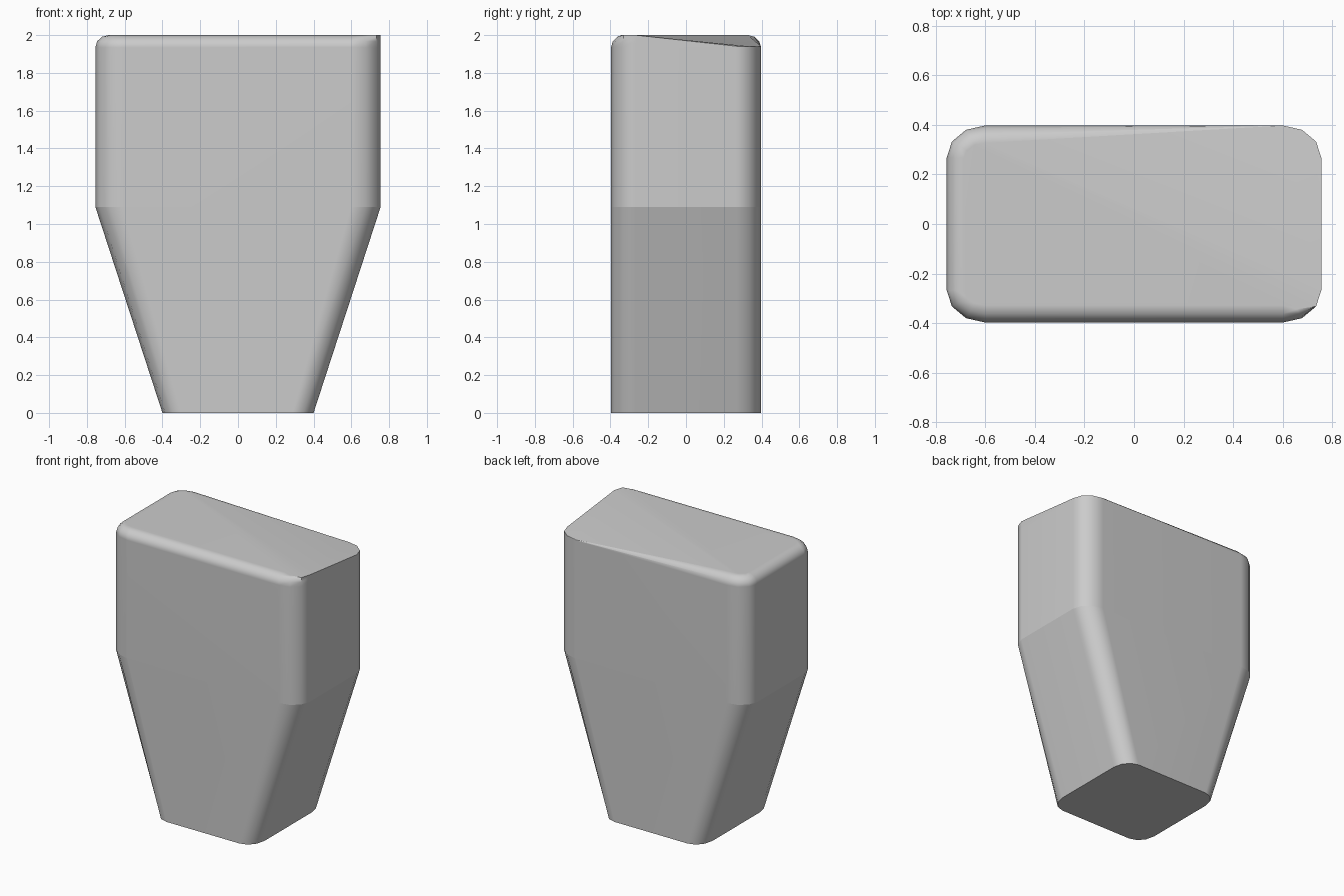
import bpy, bmesh, math

cube = bpy.data.objects.get("Cube")
if cube:
    bpy.data.objects.remove(cube, do_unlink=True)

STEPS = 3            # segments per rounded corner
ROUND = 0.07         # size of the rounded rim
SHOULDER = 1.09      # height where the taper ends
RIM = 1.935          # height where the rounded rim starts


def rounded_rect(hx, hy, rx, ry):
    """Corner points of a rounded rectangle, counter-clockwise from the +x +y corner."""
    points = []
    for quarter, (sx, sy) in enumerate([(1, 1), (-1, 1), (-1, -1), (1, -1)]):
        for i in range(STEPS + 1):
            a = (quarter + i / STEPS) * math.pi / 2
            points.append((sx * (hx - rx) + rx * math.cos(a),
                           sy * (hy - ry) + ry * math.sin(a)))
    return points


def add_ring(bm, points, heights):
    return [bm.verts.new((x, y, z)) for (x, y), z in zip(points, heights)]


outer = rounded_rect(0.755, 0.397, 0.155, 0.13)
inner = rounded_rect(0.755 - ROUND, 0.397 - ROUND, 0.085, 0.06)
foot = rounded_rect(0.4, 0.397, 0.11, 0.13)
count = len(outer)

# Rim shape: rounded on three sides, sharp on +x and sloping down at the back of +x
corner = STEPS + 1
inset = [0] * corner + [1] * (2 * corner) + [1, 0.6, 0, 0]
rise = [0.006] * corner + [2 - RIM] * (3 * corner)

bm = bmesh.new()
rings = [add_ring(bm, foot, [0] * count),
         add_ring(bm, outer, [SHOULDER] * count),
         add_ring(bm, outer, [RIM] * count)]
for step in range(1, 4):
    a = step / 3 * math.pi / 2
    ring = []
    for p, q, w in zip(outer, inner, inset):
        t = w * (1 - math.cos(a))
        ring.append((p[0] + (q[0] - p[0]) * t, p[1] + (q[1] - p[1]) * t))
    rings.append(add_ring(bm, ring, [RIM + r * math.sin(a) for r in rise]))

# Walls
for low, high in zip(rings, rings[1:]):
    for i in range(count):
        j = (i + 1) % count
        bm.faces.new((low[i], low[j], high[j], high[i]))

# Base, and a top folded along its diagonal
bm.faces.new(rings[0][::-1])
top = rings[-1]
fold = corner
bm.faces.new(top[fold:])
bm.faces.new(top[:fold + 1] + [top[-1]])
bmesh.ops.recalc_face_normals(bm, faces=bm.faces)

# Smooth faces with crisp edges at the shoulder, base and cut side
for face in bm.faces:
    face.smooth = True
for edge in bm.edges:
    at_shoulder = all(abs(v.co.z - SHOULDER) < 0.001 for v in edge.verts)
    edge.smooth = edge.calc_face_angle(0) < math.radians(35) and not at_shoulder

mesh = bpy.data.meshes.new("tapered_block")
bm.to_mesh(mesh)
bm.free()
block = bpy.data.objects.new("tapered_block", mesh)
bpy.context.collection.objects.link(block)

weighted = block.modifiers.new("even_shading", 'WEIGHTED_NORMAL')
weighted.keep_sharp = True

# Plain grey
grey = bpy.data.materials.new("plain_grey")
grey.use_nodes = True
grey.diffuse_color = (0.6, 0.6, 0.6, 1)
grey.node_tree.nodes["Principled BSDF"].inputs["Base Color"].default_value = (0.6, 0.6, 0.6, 1)
mesh.materials.append(grey)
